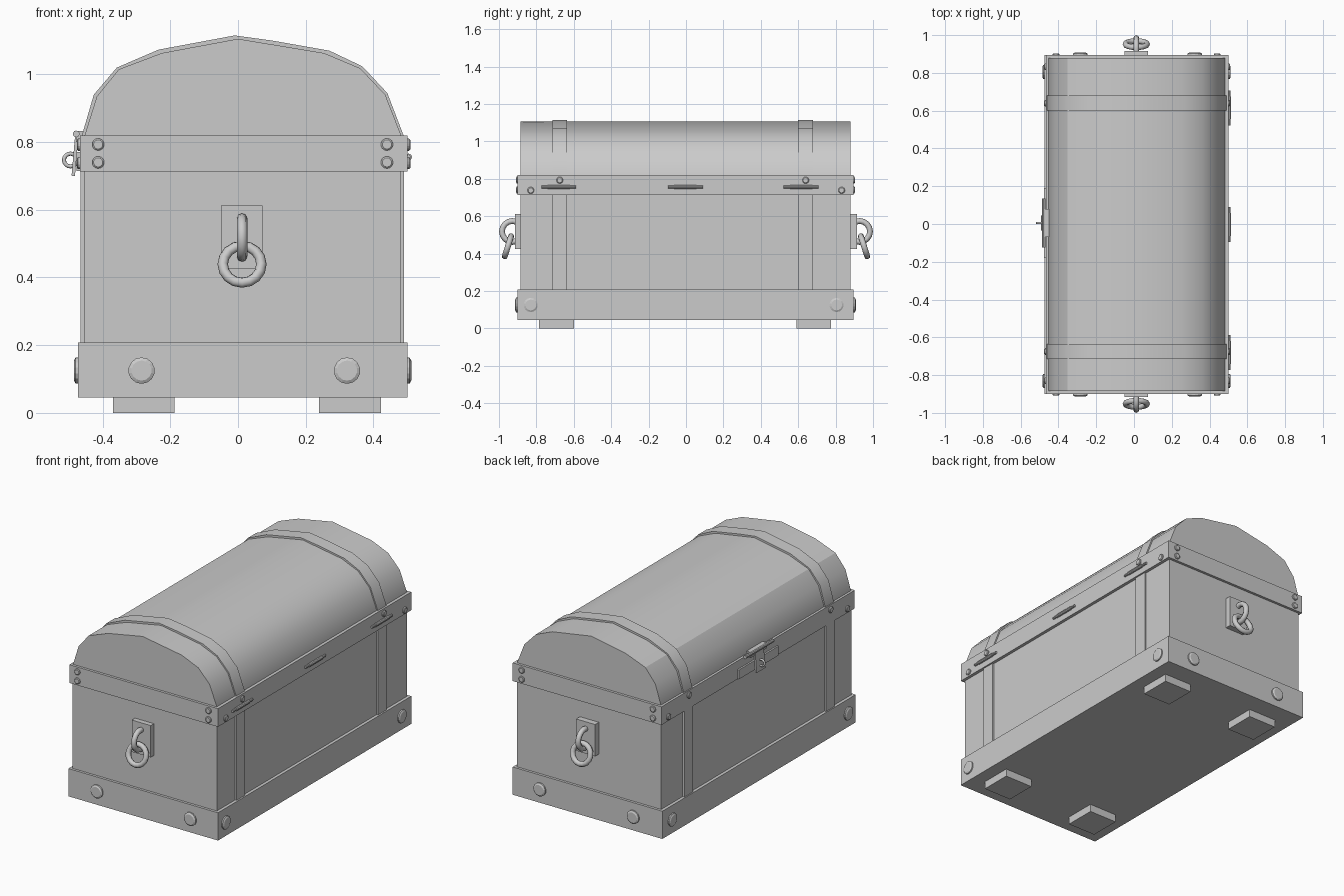
import bpy, bmesh, math
from mathutils import Vector

if "Cube" in bpy.data.objects:
    bpy.data.objects.remove(bpy.data.objects["Cube"])


def box(name, x0, x1, y0, y1, z0, z1):
    bpy.ops.mesh.primitive_cube_add(size=1, location=((x0+x1)/2, (y0+y1)/2, (z0+z1)/2))
    o = bpy.context.object
    o.name = name
    o.scale = (x1-x0, y1-y0, z1-z0)
    return o


def smooth(o, angle=30):
    bpy.ops.object.select_all(action='DESELECT')
    o.select_set(True)
    bpy.context.view_layer.objects.active = o
    bpy.ops.object.shade_smooth_by_angle(angle=math.radians(angle))


def extrude_y(name, pts, y0, y1):
    """Closed x-z profile extruded along y."""
    bm = bmesh.new()
    f = bm.faces.new([bm.verts.new((x, y0, z)) for x, z in pts])
    r = bmesh.ops.extrude_face_region(bm, geom=[f])
    vs = [v for v in r['geom'] if isinstance(v, bmesh.types.BMVert)]
    bmesh.ops.translate(bm, verts=vs, vec=(0, y1-y0, 0))
    bmesh.ops.recalc_face_normals(bm, faces=bm.faces)
    me = bpy.data.meshes.new(name)
    bm.to_mesh(me)
    bm.free()
    o = bpy.data.objects.new(name, me)
    bpy.context.collection.objects.link(o)
    return o


def rivet(name, base, direction, r, depth):
    """Tapered stud whose foot sinks slightly into the band."""
    d = Vector(direction)
    rot = d.to_track_quat('Z', 'Y').to_euler()
    for r1, r2, a, b in ((r, r, -0.005, depth*0.6), (r, r*0.76, depth*0.6, depth)):
        bpy.ops.mesh.primitive_cone_add(vertices=14, radius1=r1, radius2=r2, depth=b-a,
                                        location=Vector(base)+d*(a+b)/2, rotation=rot)
        bpy.context.object.name = name


def ring(name, loc, rot, R, r):
    bpy.ops.mesh.primitive_torus_add(location=loc, rotation=rot, major_radius=R, minor_radius=r,
                                     major_segments=16, minor_segments=8)
    o = bpy.context.object
    o.name = name
    smooth(o, 50)


def rod(name, x, y, z, length, r):
    bpy.ops.mesh.primitive_cylinder_add(vertices=10, radius=r, depth=length, location=(x, y, z),
                                        rotation=(math.pi/2, 0, 0))
    bpy.context.object.name = name


# chest body, bands and feet
box("chest_body", -0.455, 0.482, -0.885, 0.88, 0.05, 0.80)
box("bottom_band", -0.473, 0.50, -0.90, 0.895, 0.045, 0.208)
box("rim_band", -0.467, 0.50, -0.90, 0.895, 0.713, 0.82)
for x in (-0.37, 0.24):
    for y in (-0.785, 0.59):
        box("foot", x, x+0.182, y, y+0.185, 0, 0.05)

# arched lid
arch = [(-0.453, 0.80), (-0.453, 0.82), (-0.417, 0.935), (-0.352, 1.015), (-0.225, 1.063),
        (0, 1.105), (0.254, 1.063), (0.361, 1.018), (0.435, 0.94), (0.482, 0.82), (0.482, 0.80)]
smooth(extrude_y("lid", arch, -0.885, 0.88), 30)

# straps over the lid and down the sides
outer = [(-0.461, 0.80), (-0.461, 0.82), (-0.426, 0.94), (-0.358, 1.02), (-0.235, 1.073),
         (-0.01, 1.115), (0.1, 1.1), (0.27, 1.07), (0.367, 1.024), (0.441, 0.945),
         (0.489, 0.82), (0.489, 0.80)]
for y in (-0.715, 0.60):
    smooth(extrude_y("lid_strap", outer, y, y+0.08), 30)
    box("side_strap", -0.466, 0.491, y, y+0.08, 0.15, 0.75)

# rivets on both ends
for s, yf in ((-1, -0.90), (1, 0.895)):
    for x in (-0.285, 0.322):
        rivet("large_rivet", (x, yf, 0.125), (0, s, 0), 0.039, 0.013)
    for x in (-0.413, 0.44):
        for z in (0.74, 0.793):
            rivet("small_rivet", (x, yf, z), (0, s, 0), 0.018, 0.008)

# rivets on both long sides
for s, xb, xr in ((-1, -0.473, -0.467), (1, 0.50, 0.50)):
    for y in (-0.83, 0.805):
        rivet("large_rivet", (xb, y, 0.125), (s, 0, 0), 0.038, 0.012)
    for y, z in ((-0.83, 0.738), (0.832, 0.738), (-0.675, 0.792), (0.64, 0.792)):
        rivet("small_rivet", (xr, y, z), (s, 0, 0), 0.018, 0.009)

# hinges on the right side
for y in (-0.68, -0.003, 0.615):
    rod("hinge_pin", 0.504, y, 0.756, 0.186, 0.007)
    rod("hinge_barrel", 0.504, y, 0.756, 0.12, 0.01)

# end handles: plate, fixed loop and hanging ring
for s in (-1, 1):
    ya, yb = sorted((s*0.87, s*0.915))
    box("handle_plate", -0.05, 0.073, ya, yb, 0.425, 0.612)
    ring("handle_loop", (0.012, s*0.928, 0.518), (0, math.pi/2, 0), 0.056, 0.0155)
    ring("handle_ring", (0.012, s*0.952, 0.439), (math.pi/2 + s*0.3, 0, 0), 0.057, 0.0155)

# front clasp on the left side: hinge rod, hasp, base plate and staple
rod("clasp_hinge", -0.478, 0.005, 0.824, 0.26, 0.010)
hasp = box("clasp_hasp", -0.486, -0.476, -0.035, 0.045, 0.70, 0.83)
hasp.rotation_euler = (0, math.radians(5), 0)
box("clasp_leaf", -0.478, -0.45, -0.07, 0.08, 0.80, 0.832)
box("clasp_plate", -0.477, -0.46, -0.18, 0.19, 0.715, 0.77)
ring("clasp_staple", (-0.495, 0.005, 0.747), (math.pi/2, 0, 0), 0.019, 0.006)
